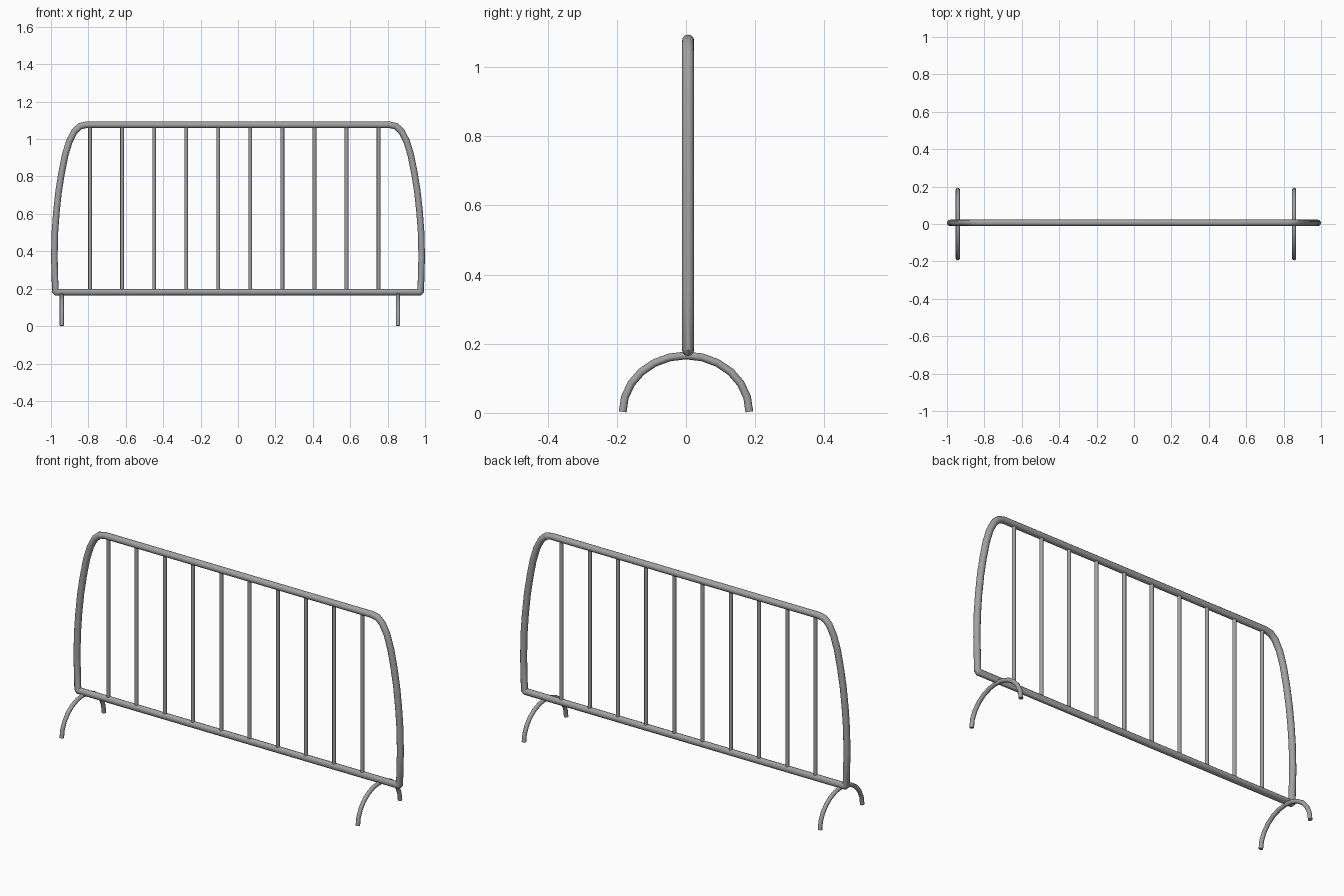
import bpy, bmesh, math
from mathutils import Vector

if "Cube" in bpy.data.objects:
    bpy.data.objects.remove(bpy.data.objects["Cube"])

# Dark steel
steel = bpy.data.materials.new("dark_steel")
steel.diffuse_color = (0.36, 0.36, 0.36, 1.0)
steel.use_nodes = True
steel.node_tree.nodes["Principled BSDF"].inputs["Base Color"].default_value = steel.diffuse_color


def tube(name, pts, normal, radius, sides=12, closed=False):
    """Sweep a round section along a planar path with mitred corners."""
    pts = [Vector(p) for p in pts]
    normal = Vector(normal)
    n = len(pts)
    bm = bmesh.new()
    rings = []
    for i, p in enumerate(pts):
        a = pts[i] - pts[i - 1] if (closed or i > 0) else pts[1] - pts[0]
        b = pts[(i + 1) % n] - p if (closed or i < n - 1) else a
        a, b = a.normalized(), b.normalized()
        t = (a + b).normalized()
        side = t.cross(normal).normalized() / max(t.dot(a), 0.5)
        ring = []
        for k in range(sides):
            ang = 2 * math.pi * k / sides
            ring.append(bm.verts.new(p + radius * (math.cos(ang) * side + math.sin(ang) * normal)))
        rings.append(ring)
    for i in range(n if closed else n - 1):
        r, s = rings[i], rings[(i + 1) % n]
        for k in range(sides):
            j = (k + 1) % sides
            bm.faces.new((r[k], r[j], s[j], s[k]))
    if not closed:
        bm.faces.new(rings[0])
        bm.faces.new(rings[-1])
    bmesh.ops.recalc_face_normals(bm, faces=bm.faces)
    me = bpy.data.meshes.new(name)
    bm.to_mesh(me)
    bm.free()
    me.materials.append(steel)
    ob = bpy.data.objects.new(name, me)
    bpy.context.collection.objects.link(ob)
    bpy.ops.object.select_all(action='DESELECT')
    ob.select_set(True)
    bpy.context.view_layer.objects.active = ob
    bpy.ops.object.shade_smooth_by_angle(angle=math.radians(40))
    return ob


FRAME_Y = 0.006

# Outer frame: closed loop with bowed ends and nearly square lower corners
half = [(0.970, 0.182), (0.977, 0.189), (0.982, 0.37), (0.979, 0.50), (0.971, 0.61),
        (0.959, 0.72), (0.943, 0.82), (0.924, 0.915), (0.901, 0.99),
        (0.873, 1.043), (0.844, 1.069), (0.812, 1.076)]
loop = half + [(-x, z) for x, z in reversed(half)]
tube("frame", [(x, FRAME_Y, z) for x, z in loop], (0, 1, 0), 0.0175, closed=True)

# Ten upright bars
for i in range(10):
    x = -0.791 + i * 0.1714
    tube(f"upright_bar_{i + 1}", [(x, FRAME_Y, 0.182), (x, FRAME_Y, 1.076)], (0, 1, 0), 0.01)

# Two arched feet
for name, x in (("left_foot", -0.942), ("right_foot", 0.856)):
    arc = [(x, -0.183 * math.cos(math.pi * i / 12), 0.003 + 0.163 * math.sin(math.pi * i / 12))
           for i in range(13)]
    tube(name, arc, (1, 0, 0), 0.0112)
